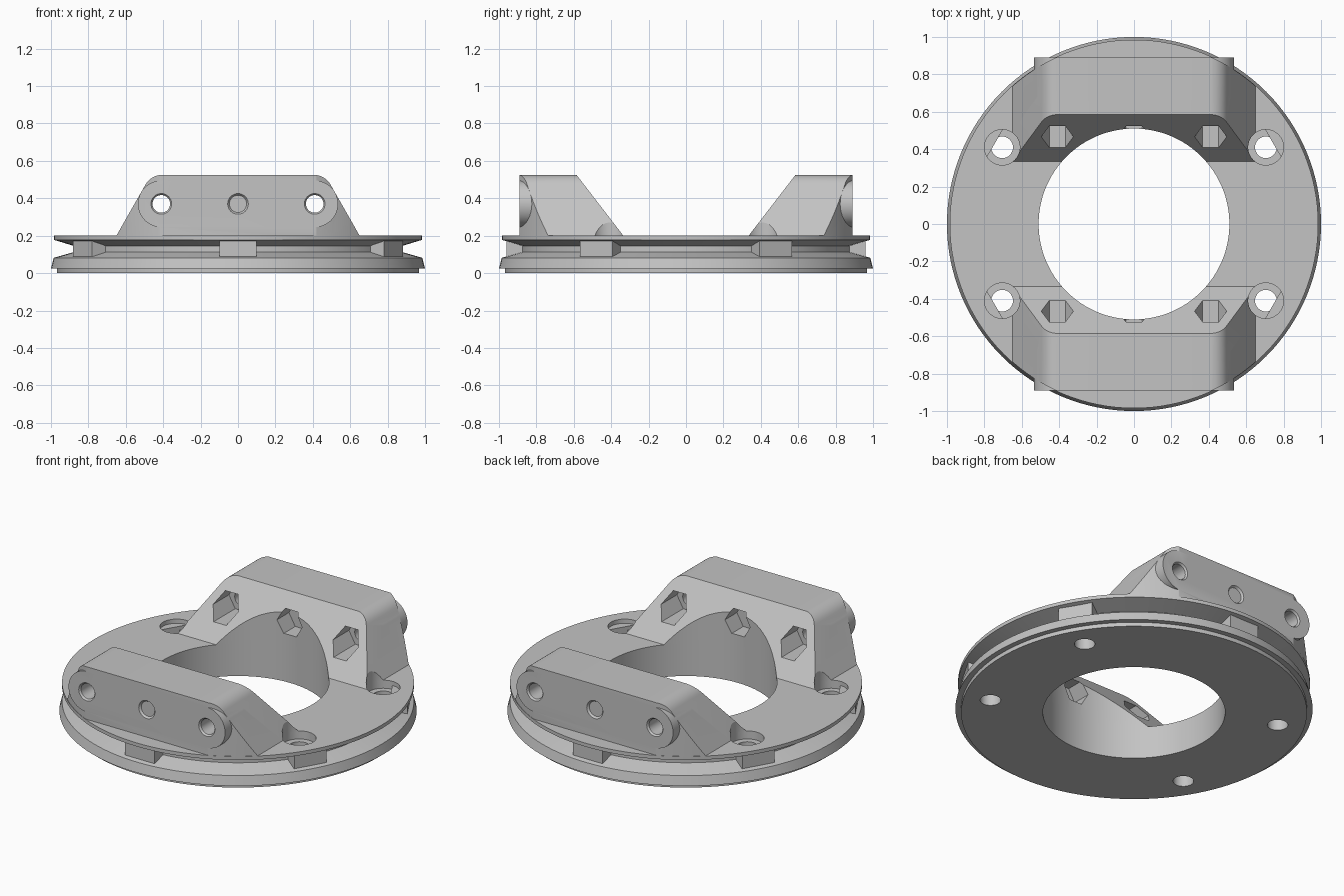
import bpy, bmesh, math

cube = bpy.data.objects.get("Cube")
if cube:
    bpy.data.objects.remove(cube, do_unlink=True)

grey = bpy.data.materials.new("plain grey")
grey.use_nodes = True
COLOUR = (0.55, 0.55, 0.55, 1)
grey.diffuse_color = COLOUR
grey.node_tree.nodes["Principled BSDF"].inputs["Base Color"].default_value = COLOUR

SEG = 128
BORE = 0.51          # central opening radius
TOP = 0.2            # top of the ring plate
BOLT_X, BOLT_Y = 0.705, 0.41
HOLE_X, HOLE_Z = 0.41, 0.37
FACE_Y = -0.89       # outer face of the front clamp


def finish(name, bm):
    bmesh.ops.recalc_face_normals(bm, faces=bm.faces)
    mesh = bpy.data.meshes.new(name)
    bm.to_mesh(mesh)
    bm.free()
    mesh.materials.append(grey)
    obj = bpy.data.objects.new(name, mesh)
    bpy.context.collection.objects.link(obj)
    return obj


def circle(cx, cy, r, n=32):
    return [(cx + r * math.cos(math.tau * i / n), cy + r * math.sin(math.tau * i / n))
            for i in range(n)]


def prism(name, pts, lo, hi, axis, far_pts=None):
    """Extrude an outline along an axis, optionally to a different far outline."""
    place = {"X": lambda a, b, c: (c, a, b),
             "Y": lambda a, b, c: (a, c, b),
             "Z": lambda a, b, c: (a, b, c)}[axis]
    bm = bmesh.new()
    near = [bm.verts.new(place(a, b, lo)) for a, b in pts]
    far = [bm.verts.new(place(a, b, hi)) for a, b in far_pts or pts]
    bm.faces.new(near)
    bm.faces.new(far)
    n = len(near)
    for i in range(n):
        j = (i + 1) % n
        bm.faces.new((near[i], near[j], far[j], far[i]))
    return finish(name, bm)


def lathe(name, profile):
    """Revolve a closed (radius, height) profile around z."""
    bm = bmesh.new()
    rings = [[bm.verts.new((x, y, z)) for x, y in circle(0, 0, r, SEG)] for r, z in profile]
    for k, ring in enumerate(rings):
        nxt = rings[(k + 1) % len(rings)]
        for i in range(SEG):
            j = (i + 1) % SEG
            bm.faces.new((ring[i], ring[j], nxt[j], nxt[i]))
    return finish(name, bm)


def combine(obj, tool, operation="DIFFERENCE"):
    mod = obj.modifiers.new("shape", "BOOLEAN")
    mod.operation = operation
    mod.solver = "EXACT"
    mod.object = tool
    bpy.context.view_layer.objects.active = obj
    bpy.ops.object.modifier_apply(modifier=mod.name)
    bpy.data.objects.remove(tool, do_unlink=True)


def smooth(obj):
    bpy.ops.object.select_all(action="DESELECT")
    obj.select_set(True)
    bpy.context.view_layer.objects.active = obj
    bpy.ops.object.shade_smooth_by_angle(angle=math.radians(25))


# Ring plate with a grooved rim
ring = lathe("grooved_ring", [
    (BORE, 0), (0.968, 0), (0.968, 0.025), (1.0, 0.025), (0.985, 0.082),
    (0.88, 0.112), (0.88, 0.146), (0.985, 0.178), (0.985, TOP), (BORE, TOP)])
for sx in (-1, 1):
    for sy in (-1, 1):
        spot = (sx * BOLT_X, sy * BOLT_Y)
        combine(ring, prism("bolt_hole", circle(*spot, 0.058), -0.1, 0.3, "Z"))
        combine(ring, prism("bolt_recess", circle(*spot, 0.095), 0.15, 0.3, "Z"))
smooth(ring)

# Six spacer blocks in the groove
for k in range(6):
    block = prism("groove_block_%d" % (k + 1),
                  [(-0.1, 0.09), (0.1, 0.09), (0.1, 0.174), (-0.1, 0.174)],
                  -0.96, -0.86, "Y")
    block.rotation_euler.z = k * math.pi / 3

# Clamp body: sloped sides with rounded shoulders
right = [(0.656, 0.19)]
for i in range(9):
    a = math.radians(30 + 60 * i / 8)
    right.append((0.407 + 0.1 * math.cos(a), 0.425 + 0.1 * math.sin(a)))
outline = right + [(-x, z) for x, z in reversed(right)]
clamp = prism("front_clamp", outline, -1.1, -0.2, "Y")

# Sloped inner face, flat outer face, and rim trim
combine(clamp, prism("side_shape", [(FACE_Y, 0.1), (-0.258, 0.1), (-0.643, 0.6), (FACE_Y, 0.6)],
                     -1, 1, "X"), "INTERSECT")
combine(clamp, prism("rim_trim", circle(0, 0, 0.983, SEG), 0, 1, "Z"), "INTERSECT")

# Rounded boss on the outer face
boss = []
for i in range(25):
    a = -math.pi / 2 + math.pi * i / 24
    boss.append((HOLE_X + 0.125 * math.cos(a), HOLE_Z + 0.125 * math.sin(a)))
boss += [(-x, 2 * HOLE_Z - z) for x, z in boss]
combine(clamp, prism("boss", boss, FACE_Y, -0.68, "Y"), "UNION")

# Central opening and bolt head clearance
combine(clamp, prism("bore", circle(0, 0, BORE, SEG), 0, 1, "Z"))
for sx in (-1, 1):
    combine(clamp, prism("clearance", circle(sx * BOLT_X, -BOLT_Y, 0.095), 0, 1, "Z"))

# Cross holes with chamfered mouths and hexagonal nut pockets
for x in (-HOLE_X, 0, HOLE_X):
    combine(clamp, prism("cross_hole", circle(x, HOLE_Z, 0.047), -1, -0.2, "Y"))
    combine(clamp, prism("mouth", circle(x, HOLE_Z, 0.063), FACE_Y - 0.01, FACE_Y + 0.012, "Y",
                         circle(x, HOLE_Z, 0.046)))
    combine(clamp, prism("nut_pocket", circle(x, HOLE_Z, 0.086, 6), -0.62, -0.2, "Y"))
smooth(clamp)

# Matching clamp on the back
back = clamp.copy()
back.data = clamp.data.copy()
back.name = "back_clamp"
back.rotation_euler.z = math.pi
bpy.context.collection.objects.link(back)
